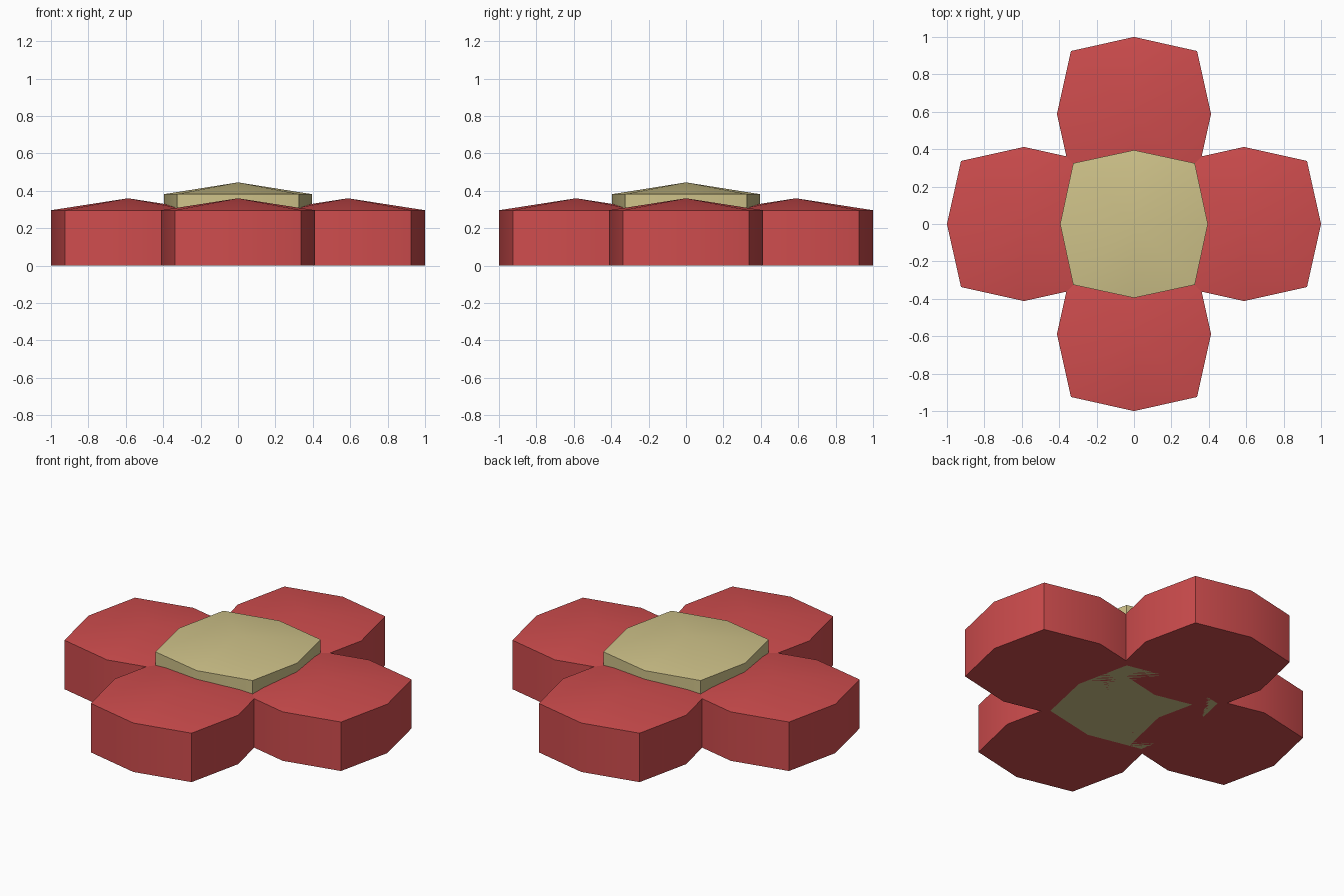
import bpy, bmesh, math

if "Cube" in bpy.data.objects:
    bpy.data.objects.remove(bpy.data.objects["Cube"])


def material(name, rgb):
    m = bpy.data.materials.new(name)
    m.diffuse_color = (*rgb, 1)
    m.use_nodes = True
    m.node_tree.nodes["Principled BSDF"].inputs["Base Color"].default_value = m.diffuse_color
    return m


red = material("petal red", (0.62, 0.073, 0.075))
cream = material("pale yellow", (0.62, 0.54, 0.25))


# Rounded square prism (eight sides) with a shallow peaked top
def pad(name, x, y, mid, corner, rim, peak, mat):
    bm = bmesh.new()
    low, high = [], []
    for i in range(8):
        a = i * math.pi / 4
        r = mid if i % 2 == 0 else corner * math.sqrt(2)
        px, py = x + r * math.cos(a), y + r * math.sin(a)
        low.append(bm.verts.new((px, py, 0)))
        high.append(bm.verts.new((px, py, rim)))
    top = bm.verts.new((x, y, peak))
    bm.faces.new(low[::-1])
    for i in range(8):
        j = (i + 1) % 8
        bm.faces.new((low[i], low[j], high[j], high[i]))
        bm.faces.new((high[i], high[j], top))
    me = bpy.data.meshes.new(name)
    bm.to_mesh(me)
    bm.free()
    me.materials.append(mat)
    ob = bpy.data.objects.new(name, me)
    bpy.context.collection.objects.link(ob)
    bpy.ops.object.select_all(action='DESELECT')
    bpy.context.view_layer.objects.active = ob
    ob.select_set(True)
    bpy.ops.object.shade_smooth_by_angle(angle=math.radians(30))


# Four petals around the middle
for side, dx, dy in (("right", 1, 0), ("back", 0, 1), ("left", -1, 0), ("front", 0, -1)):
    pad(side + "_petal", dx * 0.588, dy * 0.588, 0.412, 0.337, 0.296, 0.36, red)

# Raised flower centre
pad("flower_centre", 0, 0, 0.395, 0.325, 0.382, 0.445, cream)
